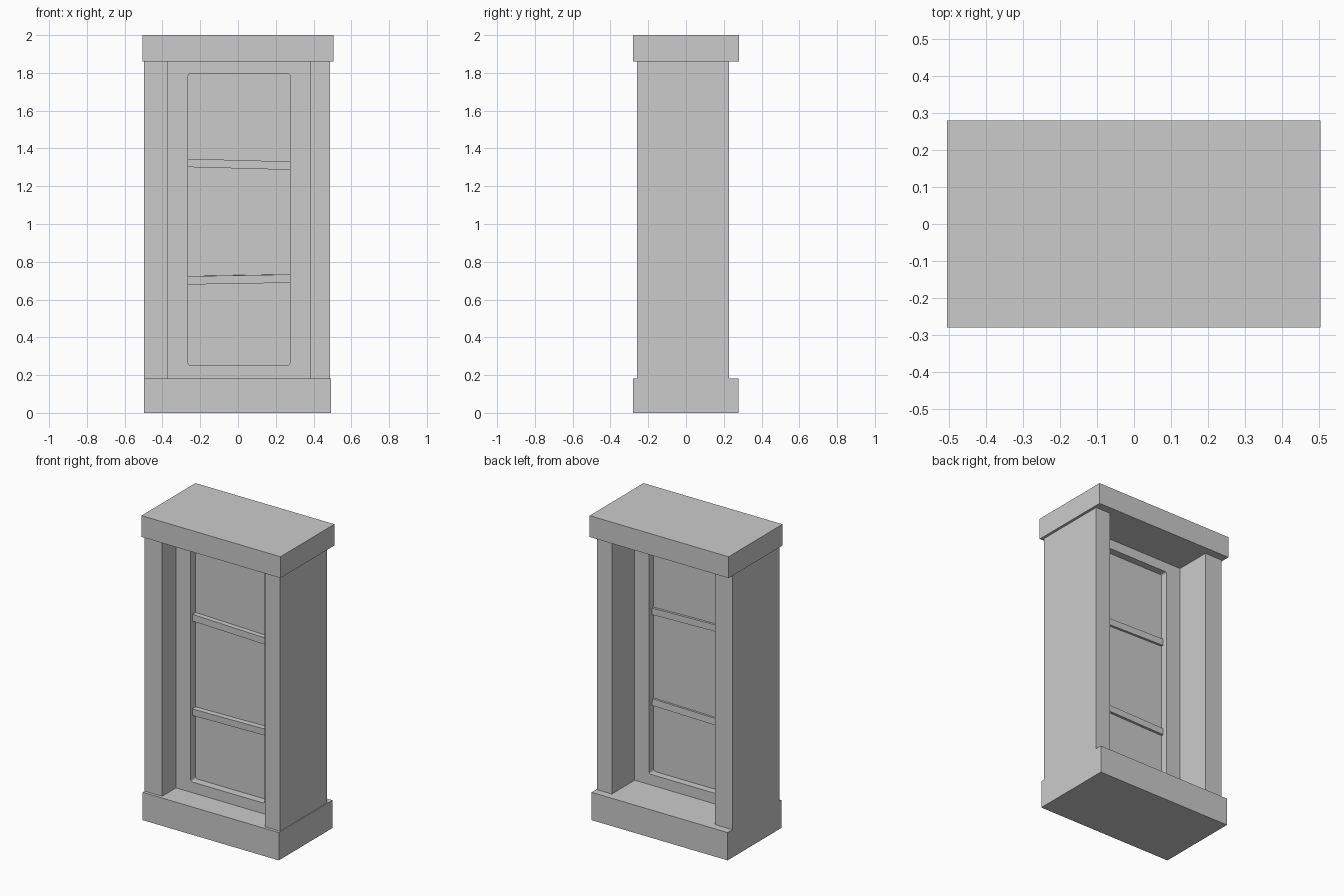
import bpy
import math

if "Cube" in bpy.data.objects:
    bpy.data.objects.remove(bpy.data.objects["Cube"])


def box(name, x, y, z):
    """Axis-aligned box from three (min, max) ranges."""
    bpy.ops.mesh.primitive_cube_add(size=1)
    ob = bpy.context.object
    ob.name = name
    ob.dimensions = (x[1] - x[0], y[1] - y[0], z[1] - z[0])
    ob.location = ((x[0] + x[1]) / 2, (y[0] + y[1]) / 2, (z[0] + z[1]) / 2)
    bpy.ops.object.transform_apply(location=False, rotation=False, scale=True)
    return ob


BASE_TOP, CAP_BOTTOM = 0.183, 1.86
WALL_Y = (-0.26, 0.228)
FRAME_Y = (-0.115, -0.01)
GLASS_Y = -0.06

# Plinth and cap
box("base_plinth", (-0.497, 0.493), (-0.28, 0.277), (0, BASE_TOP))
box("top_cap", (-0.506, 0.505), (-0.28, 0.28), (CAP_BOTTOM, 2.0))

# Solid side walls, open at front and back
box("left_wall", (-0.497, -0.37), WALL_Y, (BASE_TOP - 0.01, CAP_BOTTOM + 0.01))
box("right_wall", (0.38, 0.488), WALL_Y, (BASE_TOP - 0.01, CAP_BOTTOM + 0.01))

# Middle frame with a slightly rounded window opening
frame = box("window_frame", (-0.38, 0.39), FRAME_Y, (BASE_TOP - 0.01, CAP_BOTTOM + 0.01))
cutter = box("opening_cutter", (-0.264, 0.275), (-0.3, 0.3), (0.253, 1.796))
round_edges = cutter.modifiers.new("round", 'BEVEL')
round_edges.width = 0.012
round_edges.segments = 3
cutter.hide_render = True
cutter.hide_set(True)
cut = frame.modifiers.new("opening", 'BOOLEAN')
cut.operation = 'DIFFERENCE'
cut.solver = 'EXACT'
cut.object = cutter

# Thin pane set in the middle of the frame
box("window_pane", (-0.28, 0.29), (GLASS_Y - 0.003, GLASS_Y + 0.003), (0.24, 1.81))

# Crooked cross bars: height, drop in degrees, roll in degrees
for name, z, tilt, roll in (("upper_bar", 1.316, 1.55, 0), ("lower_bar", 0.707, -1.0, 2)):
    bar = box(name, (-0.28, 0.29), (-0.096, -0.042), (z - 0.022, z + 0.022))
    bar.rotation_euler = (math.radians(roll), math.radians(tilt), 0)
